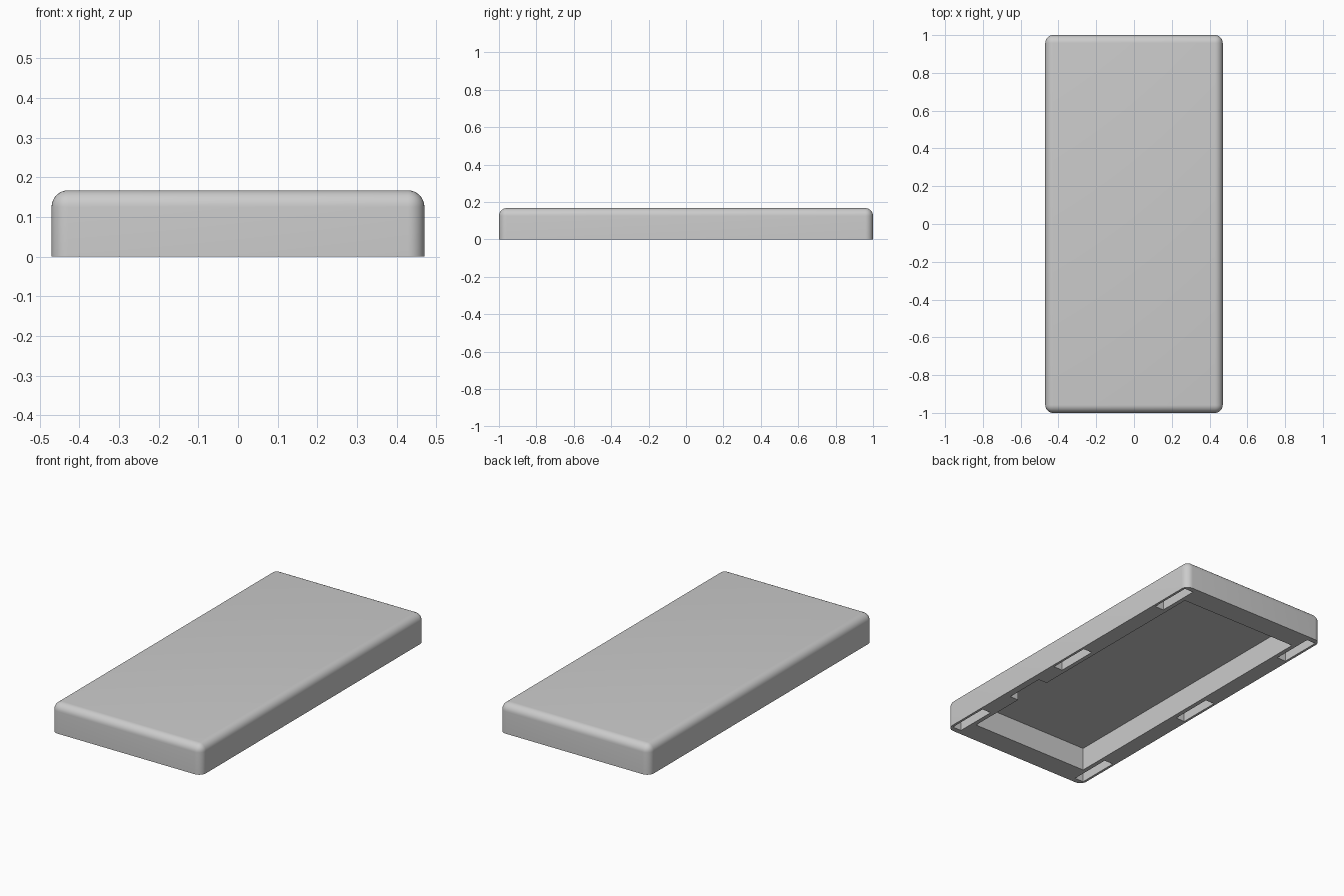
import bpy
import bmesh
from mathutils import Vector

cube = bpy.data.objects.get("Cube")
if cube:
    bpy.data.objects.remove(cube, do_unlink=True)

HALF_X, HALF_Y, HEIGHT = 0.47, 1.0, 0.167
CAVITY_X, CAVITY_Y, CEILING = 0.375, 0.872, 0.133
EDGE_RADIUS = 0.042

grey = bpy.data.materials.new("plain grey")
grey.use_nodes = True
color = (0.6, 0.6, 0.6, 1.0)
grey.diffuse_color = color
grey.node_tree.nodes["Principled BSDF"].inputs["Base Color"].default_value = color


def make_box(name, low, high, radius=0.0):
    """Box between two corners; a radius rounds all edges but the bottom ones."""
    low, high = Vector(low), Vector(high)
    bm = bmesh.new()
    bmesh.ops.create_cube(bm, size=1.0)
    for v in bm.verts:
        v.co = Vector(high[i] if v.co[i] > 0 else low[i] for i in range(3))
    if radius:
        edges = [e for e in bm.edges if any(v.co.z > low.z for v in e.verts)]
        bmesh.ops.bevel(bm, geom=edges, offset=radius, segments=8,
                        profile=0.5, affect='EDGES')
    mesh = bpy.data.meshes.new(name)
    bm.to_mesh(mesh)
    bm.free()
    mesh.materials.append(grey)
    obj = bpy.data.objects.new(name, mesh)
    bpy.context.collection.objects.link(obj)
    return obj


# Rounded outer shell
shell = make_box("case_shell", (-HALF_X, -HALF_Y, 0), (HALF_X, HALF_Y, HEIGHT), EDGE_RADIUS)

# Main hollow on the underside, and the side notch opening into it
cutters = [
    make_box("hollow_cutter", (-CAVITY_X, -CAVITY_Y, -0.1), (CAVITY_X, CAVITY_Y, CEILING)),
    make_box("notch_cutter", (CAVITY_X - 0.05, -0.52, -0.1), (0.43, -0.283, CEILING)),
]

# Three long pockets along each side of the rim
for side in (-1, 1):
    for y in (-0.845, 0, 0.845):
        x = side * 0.428
        cutters.append(make_box("pocket_cutter", (x - 0.028, y - 0.124, -0.1),
                                (x + 0.028, y + 0.124, 0.1)))

# Cut everything out of the shell
bpy.ops.object.select_all(action='DESELECT')
shell.select_set(True)
bpy.context.view_layer.objects.active = shell
for cutter in cutters:
    cutter.hide_render = True
    mod = shell.modifiers.new("cut", 'BOOLEAN')
    mod.operation = 'DIFFERENCE'
    mod.solver = 'EXACT'
    mod.object = cutter
    bpy.ops.object.modifier_apply(modifier=mod.name)
    bpy.data.objects.remove(cutter, do_unlink=True)

bpy.ops.object.shade_smooth_by_angle(angle=0.6)
